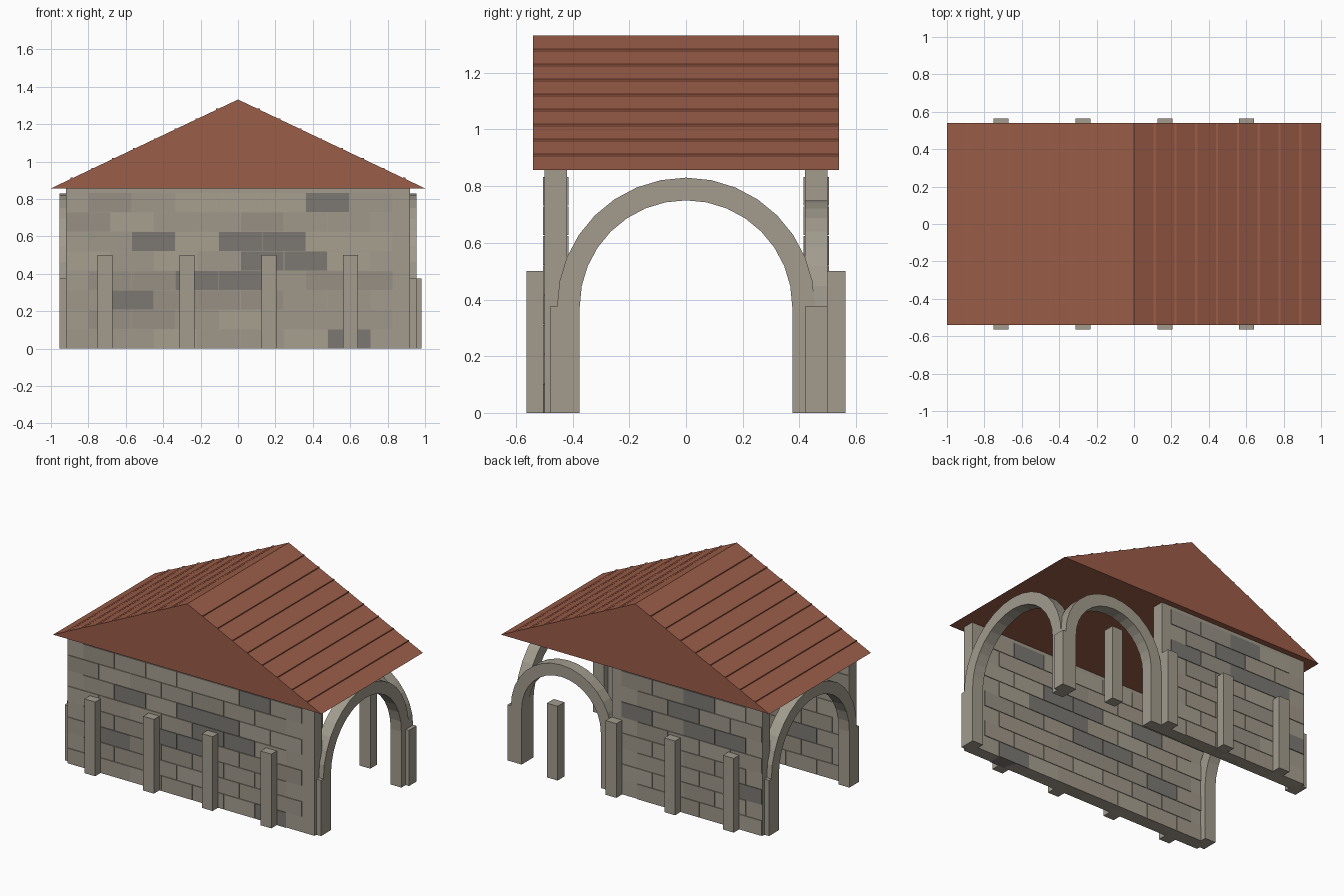
import bpy, bmesh, math, random
from mathutils import Matrix, Vector

if "Cube" in bpy.data.objects:
    bpy.data.objects.remove(bpy.data.objects["Cube"])

random.seed(4)

def material(name, rgb):
    m = bpy.data.materials.new(name)
    m.diffuse_color = (*rgb, 1)
    m.use_nodes = True
    m.node_tree.nodes["Principled BSDF"].inputs["Base Color"].default_value = m.diffuse_color
    return m

STONE = material("stone", (0.36, 0.33, 0.27))
BRICKS = [material("brick_tan", (0.35, 0.31, 0.25)),
          material("brick_light", (0.39, 0.35, 0.28)),
          material("brick_brown", (0.31, 0.28, 0.23)),
          material("brick_dark", (0.20, 0.19, 0.17))]
TILE = material("roof_tile", (0.33, 0.11, 0.065))

def finish(bm, name, mats):
    bmesh.ops.recalc_face_normals(bm, faces=bm.faces)
    me = bpy.data.meshes.new(name)
    bm.to_mesh(me)
    bm.free()
    for m in mats:
        me.materials.append(m)
    ob = bpy.data.objects.new(name, me)
    bpy.context.collection.objects.link(ob)
    return ob

def add_box(bm, lo, hi, mat=0):
    lo, hi = Vector(lo), Vector(hi)
    mtx = Matrix.Translation((lo + hi) / 2) @ Matrix.Diagonal((*(hi - lo), 1))
    verts = bmesh.ops.create_cube(bm, size=1, matrix=mtx)["verts"]
    for f in {f for v in verts for f in v.link_faces}:
        f.material_index = mat

def box(name, lo, hi, mat):
    bm = bmesh.new()
    add_box(bm, lo, hi)
    return finish(bm, name, [mat])

def wall(name, x0, x1, y):
    """Plain wall core with staggered brick courses showing on both faces."""
    box(name, (x0, y - 0.04, 0), (x1, y + 0.04, 0.86), STONE)
    bm = bmesh.new()
    length, height = 0.2325, 0.1045
    for row in range(8):
        start = x0 + 0.005 + (row % 2) * length / 2
        for i in range(int((x1 - x0) / length)):
            a = start + i * length
            mat = random.choices(range(4), (4, 3, 3, 2))[0]
            add_box(bm, (a, y - 0.045, row * height),
                    (a + length - 0.003, y + 0.045, (row + 1) * height - 0.003), mat)
    finish(bm, name + "_bricks", BRICKS)

def arch(name, centre, angle, inner, spring, depth=0.08, thick=0.08, steps=16):
    """Half-ring on two square posts, in the local xz plane, turned about z."""
    place = Matrix.Translation(centre) @ Matrix.Rotation(angle, 4, "Z")
    bm = bmesh.new()
    rings = []
    for i in range(steps + 1):
        t = math.pi * i / steps
        rings.append([bm.verts.new((r * math.cos(t), d, spring + r * math.sin(t)))
                      for r, d in ((inner, -depth / 2), (inner + thick, -depth / 2),
                                   (inner + thick, depth / 2), (inner, depth / 2))])
    for a, b in zip(rings, rings[1:]):
        for k in range(4):
            bm.faces.new((a[k], a[k - 1], b[k - 1], b[k]))
    bm.faces.new(rings[0])
    bm.faces.new(rings[-1])
    ring = finish(bm, name, [STONE])
    ring.matrix_world = place
    for side, label in ((-1, "left"), (1, "right")):
        xs = sorted((side * inner, side * (inner + 0.105)))
        post = box(f"{name}_post_{label}", (xs[0], -depth / 2, 0),
                   (xs[1], depth / 2, spring), STONE)
        post.matrix_world = place

# walls: full at the front, shortened at the back for the side doorway
wall("front_wall", -0.92, 0.92, -0.46)
wall("back_wall", -0.92, 0.2, 0.46)

# arches at both ends and in the back doorway
for x, label in ((-0.915, "left"), (0.915, "right")):
    arch(f"{label}_arch", (x, 0, 0), math.pi / 2, 0.375, 0.375)
arch("back_arch", (0.58, 0.46, 0), 0, 0.295, 0.375)

# buttresses along front and back
for s, label in ((-1, "front"), (1, "back")):
    for i in range(4):
        x = -0.71 + i * 0.4375
        ys = sorted((s * 0.49, s * 0.563))
        box(f"{label}_buttress_{i + 1}", (x - 0.04, ys[0], 0), (x + 0.04, ys[1], 0.5), STONE)

# gabled roof
bm = bmesh.new()
ends = [[bm.verts.new((x, y, z)) for x, z in ((-1, 0.857), (1, 0.857), (0, 1.332))]
        for y in (-0.54, 0.54)]
bm.faces.new(ends[0])
bm.faces.new(ends[1])
for k in range(3):
    bm.faces.new((ends[0][k], ends[0][k - 1], ends[1][k - 1], ends[1][k]))
finish(bm, "roof", [TILE])

# tile course strips on each slope
bm = bmesh.new()
for s in (-1, 1):
    for i in range(1, 9):
        x, z = s * (1 - i / 9), 0.857 + 0.475 * i / 9
        add_box(bm, (x - 0.006, -0.54, z - 0.004), (x + 0.006, 0.54, z + 0.004))
finish(bm, "roof_tile_courses", [TILE])
